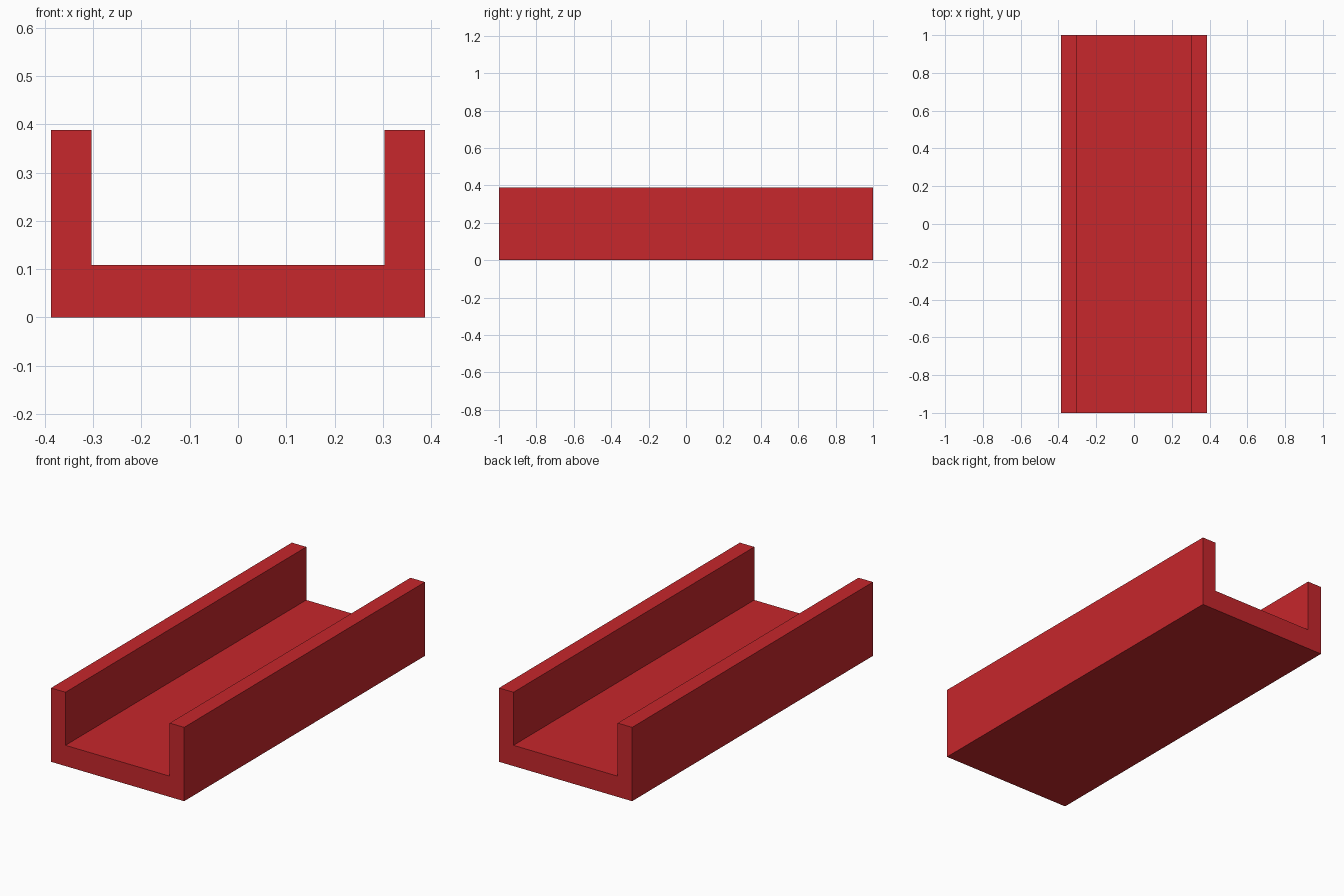
import bpy, bmesh

if "Cube" in bpy.data.objects:
    bpy.data.objects.remove(bpy.data.objects["Cube"])

HALF_W, INNER, HEIGHT, FLOOR, HALF_L = 0.387, 0.303, 0.388, 0.109, 1.0

# U-shaped cross-section in the xz plane: right half, mirrored for the left
right = [(HALF_W, 0), (HALF_W, HEIGHT), (INNER, HEIGHT), (INNER, FLOOR)]
profile = right + [(-x, z) for x, z in reversed(right)]

# Extrude the profile along y
bm = bmesh.new()
face = bm.faces.new([bm.verts.new((x, -HALF_L, z)) for x, z in profile])
extruded = bmesh.ops.extrude_face_region(bm, geom=[face], use_keep_orig=True)["geom"]
verts = [g for g in extruded if isinstance(g, bmesh.types.BMVert)]
bmesh.ops.translate(bm, verts=verts, vec=(0, 2 * HALF_L, 0))
bmesh.ops.recalc_face_normals(bm, faces=bm.faces)

mesh = bpy.data.meshes.new("channel")
bm.to_mesh(mesh)
bm.free()
channel = bpy.data.objects.new("channel", mesh)
bpy.context.collection.objects.link(channel)

# Red material
red = bpy.data.materials.new("red")
red.diffuse_color = (0.57, 0.02, 0.025, 1)
red.use_nodes = True
red.node_tree.nodes["Principled BSDF"].inputs["Base Color"].default_value = red.diffuse_color
mesh.materials.append(red)
